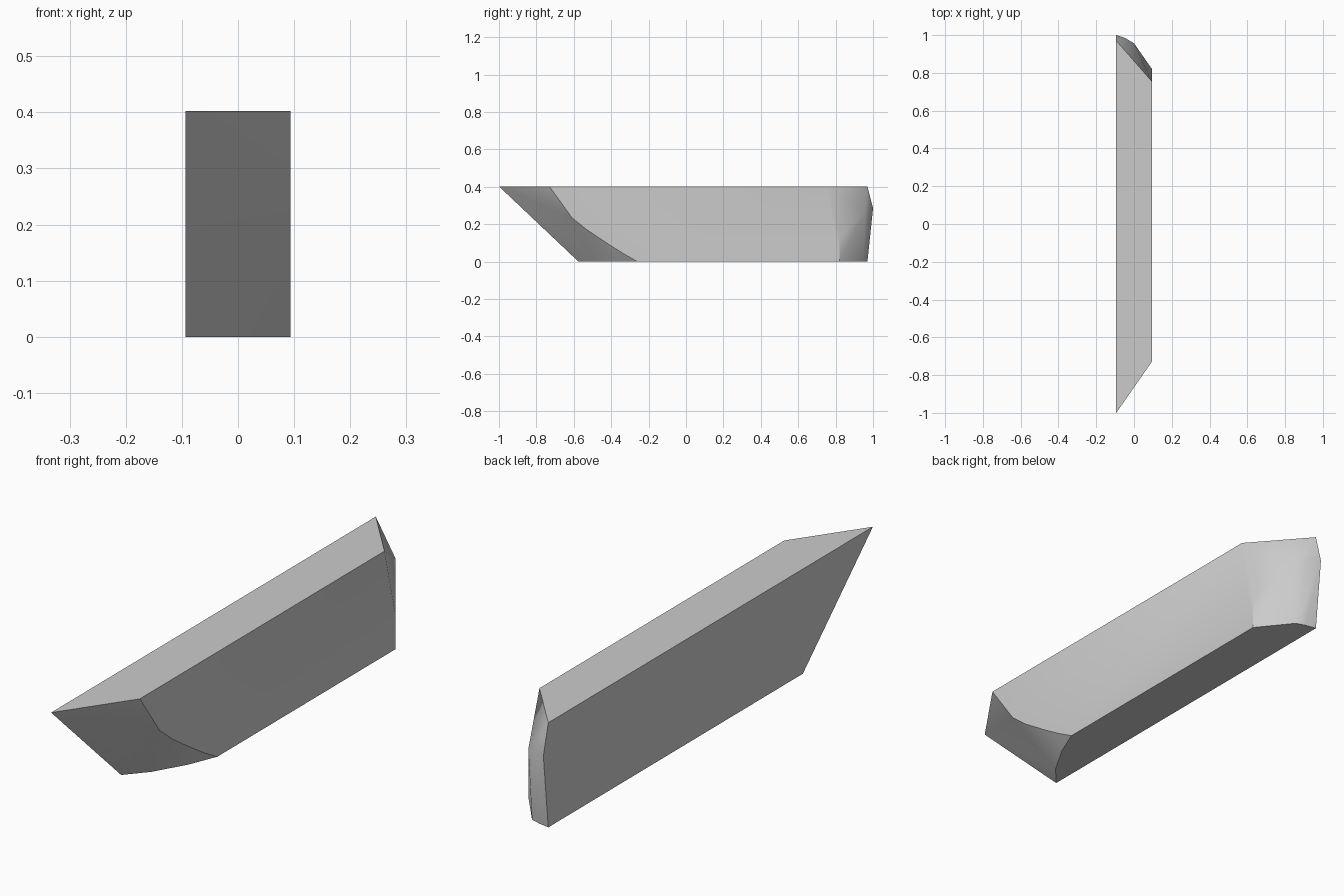
import bpy, bmesh, math

if "Cube" in bpy.data.objects:
    bpy.data.objects.remove(bpy.data.objects["Cube"])

W, H = 0.094, 0.402   # half width, height

# Left side outline as (y, z): raked front, slightly bowed back
left = [(-1.0, H), (-0.575, 0), (0.97, 0), (1.0, 0.285), (0.97, H)]
# Right side outline: shorter, with curved front undercut
right = [(-0.73, H), (-0.61, 0.235), (-0.53, 0.17), (-0.41, 0.09), (-0.335, 0.043), (-0.26, 0),
         (0.82, 0), (0.822, 0.13), (0.755, H)]
# Points that round the bottom edges and the back end between the sides
between = [(-0.023, -0.494, 0), (0.048, -0.372, 0),
           (-0.049, 0.962, 0), (-0.011, 0.95, 0),
           (-0.05, 0.986, 0.285), (0.0, 0.957, 0.27)]

# Faceted convex block skinned over the outlines
bm = bmesh.new()
points = [(-W, y, z) for y, z in left] + [(W, y, z) for y, z in right] + between
for p in points:
    bm.verts.new(p)
hull = bmesh.ops.convex_hull(bm, input=bm.verts[:])
spare = {g for g in hull["geom_interior"] + hull["geom_unused"]
         if isinstance(g, bmesh.types.BMVert)}
bmesh.ops.delete(bm, geom=list(spare), context='VERTS')
bmesh.ops.dissolve_limit(bm, angle_limit=math.radians(0.5),
                         verts=bm.verts[:], edges=bm.edges[:])
bmesh.ops.recalc_face_normals(bm, faces=bm.faces[:])

mesh = bpy.data.meshes.new("chiselled_block")
bm.to_mesh(mesh)
bm.free()
block = bpy.data.objects.new("chiselled_block", mesh)
bpy.context.collection.objects.link(block)

# Soft shading on the rounded ends only
bpy.context.view_layer.objects.active = block
block.select_set(True)
bpy.ops.object.shade_smooth_by_angle(angle=math.radians(30))
